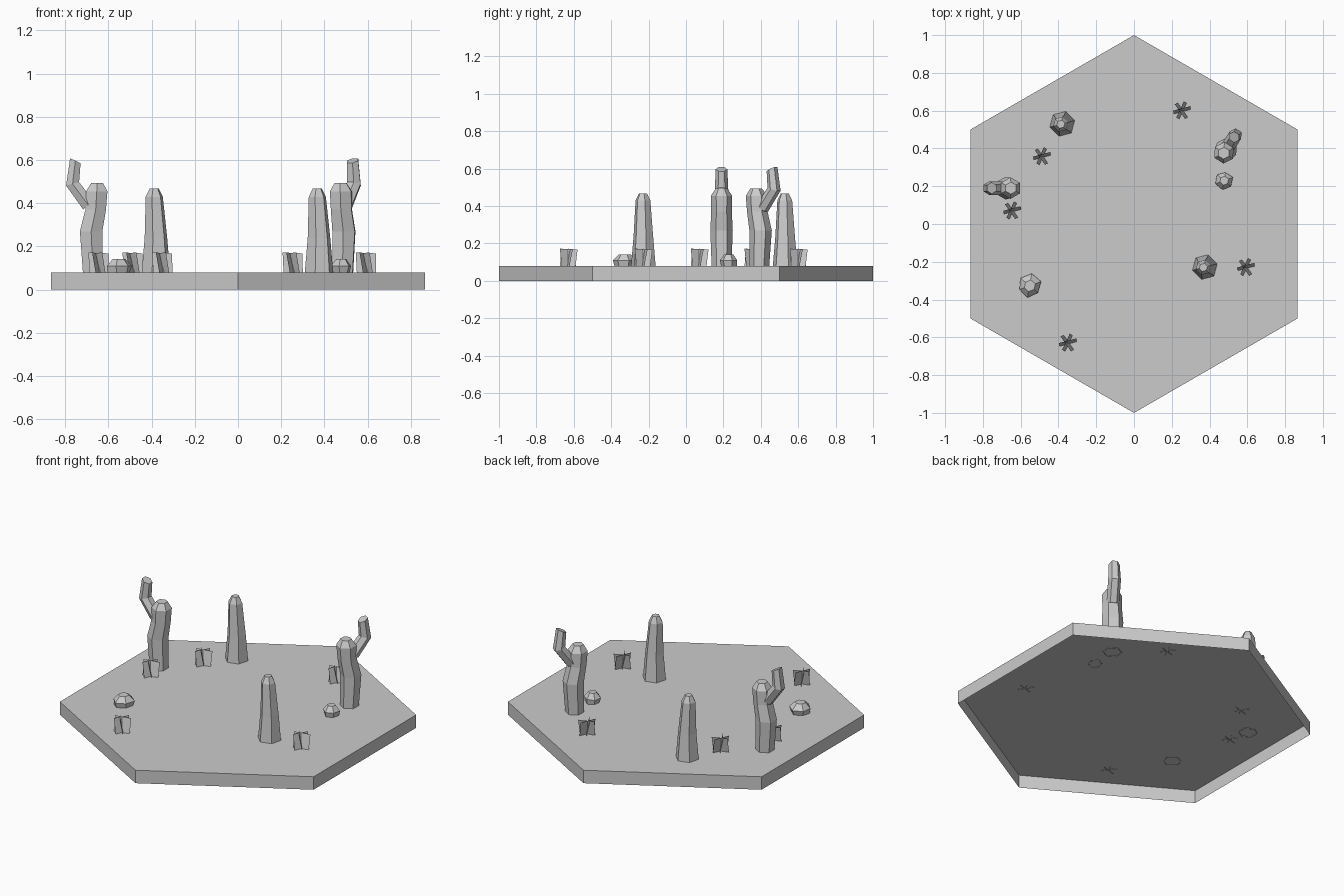
import bpy, bmesh, math, random
from mathutils import Vector, Matrix

if "Cube" in bpy.data.objects:
    bpy.data.objects.remove(bpy.data.objects["Cube"])

random.seed(4)
GROUND = 0.08


def make_object(name, bm, loc=(0, 0, 0), turn=0.0):
    mesh = bpy.data.meshes.new(name)
    bm.to_mesh(mesh)
    bm.free()
    obj = bpy.data.objects.new(name, mesh)
    obj.location = loc
    obj.rotation_euler[2] = math.radians(turn)
    bpy.context.collection.objects.link(obj)
    return obj


def loft(bm, sections, sides=6, phase=0.0, jitter=0.0):
    """Skin through sections (x, z, radius, tilt in xz plane); open base, capped top."""
    rings = []
    for x, z, r, tilt in sections:
        rot = Matrix.Rotation(math.radians(tilt), 3, 'Y')
        ring = []
        for i in range(sides):
            a = math.radians(phase) + 2 * math.pi * i / sides
            k = r * (1 + random.uniform(-jitter, jitter))
            p = rot @ Vector((k * math.cos(a), k * math.sin(a), 0))
            ring.append(bm.verts.new(p + Vector((x, 0, z))))
        rings.append(ring)
    for lo, hi in zip(rings, rings[1:]):
        for i in range(sides):
            j = (i + 1) % sides
            bm.faces.new((lo[i], lo[j], hi[j], hi[i]))
    bm.faces.new(rings[-1])


# Hexagonal tile, open underneath
bm = bmesh.new()
loft(bm, [(0, 0, 1, 0), (0, GROUND, 1, 0)], phase=30)
make_object("hex_tile", bm)

# Cacti with one raised arm (arm points along local +x)
for n, (x, y, turn) in enumerate([(-0.672, 0.19, 180), (0.486, 0.392, 57)]):
    bm = bmesh.new()
    loft(bm, [(0, -0.003, 0.053, 0), (0.008, 0.19, 0.06, 0),
              (-0.013, 0.29, 0.055, 0), (-0.018, 0.375, 0.057, 0),
              (-0.02, 0.413, 0.032, 0)], phase=30)
    loft(bm, [(0.02, 0.31, 0.036, 36), (0.094, 0.41, 0.036, 15),
              (0.081, 0.517, 0.031, -25)], phase=30)
    make_object(f"armed_cactus_{n + 1}", bm, (x, y, GROUND), turn)

# Plain tapering cacti
for n, (x, y, turn) in enumerate([(-0.38, 0.53, 15), (0.375, -0.228, 15)]):
    bm = bmesh.new()
    loft(bm, [(0, 0, 0.068, 0), (0, 0.16, 0.054, 0),
              (-0.008, 0.35, 0.041, 0), (-0.008, 0.388, 0.022, 0)])
    make_object(f"column_cactus_{n + 1}", bm, (x, y, GROUND), turn)

# Small faceted rocks
for n, (x, y, r) in enumerate([(-0.553, -0.327, 0.061), (0.477, 0.23, 0.047)]):
    bm = bmesh.new()
    loft(bm, [(0, -0.003, r * 0.85, 0), (0, 0.03, r, 0),
              (0, 0.062, r * 0.5, 0)], phase=20, jitter=0.08)
    make_object(f"rock_{n + 1}", bm, (x, y, GROUND))

# Grass tufts: three crossed leaning cards
tufts = [(0.254, 0.6), (-0.487, 0.357), (-0.645, 0.07),
         (0.593, -0.23), (-0.35, -0.63)]
for n, (x, y) in enumerate(tufts):
    bm = bmesh.new()
    for angle in (15, 65, 125):
        rot = Matrix.Rotation(math.radians(angle), 3, 'Z')
        corners = [(-0.046, -0.006, -0.003), (0.046, -0.006, -0.003),
                   (0.05, 0.012, 0.088), (-0.046, 0.012, 0.092)]
        bm.faces.new([bm.verts.new(rot @ Vector(c)) for c in corners])
    make_object(f"grass_tuft_{n + 1}", bm, (x, y, GROUND))
